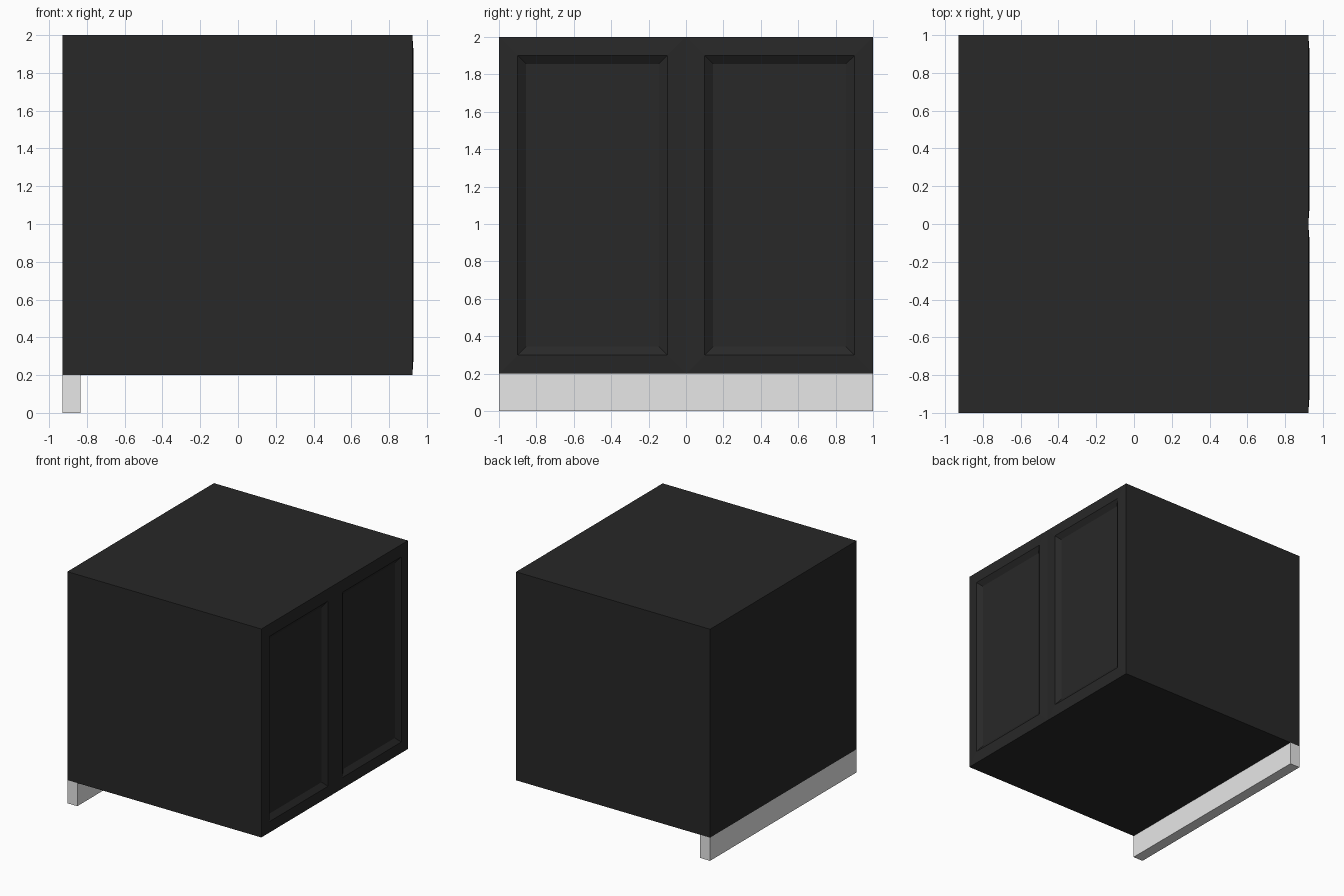
import bpy
import bmesh
from mathutils import Matrix, Vector

cube = bpy.data.objects.get("Cube")
if cube:
    bpy.data.objects.remove(cube, do_unlink=True)


def material(name, value):
    mat = bpy.data.materials.new(name)
    mat.use_nodes = True
    colour = (value, value, value, 1)
    mat.diffuse_color = colour
    mat.node_tree.nodes["Principled BSDF"].inputs["Base Color"].default_value = colour
    return mat


def box(lo, hi):
    lo, hi = Vector(lo), Vector(hi)
    bm = bmesh.new()
    bmesh.ops.create_cube(bm, size=1, matrix=Matrix.Translation((lo + hi) / 2)
                          @ Matrix.Diagonal((*(hi - lo), 1)))
    return bm


def finish(bm, name, mat):
    bm.normal_update()
    mesh = bpy.data.meshes.new(name)
    bm.to_mesh(mesh)
    bm.free()
    mesh.materials.append(mat)
    obj = bpy.data.objects.new(name, mesh)
    bpy.context.collection.objects.link(obj)
    return obj


black = material("black paint", 0.021)
white = material("white plinth", 0.8)

# Cabinet body, with its panelled side split into two doors
bm = box((-0.93, -1, 0.2), (0.923, 1, 2))
bm.normal_update()
side = [f for f in bm.faces if f.normal.x > 0.9]
bmesh.ops.bisect_plane(bm, geom=side + list(side[0].edges) + list(side[0].verts),
                       plane_co=(0, 0, 0), plane_no=(0, 1, 0))
bm.normal_update()
doors = [f for f in bm.faces if f.normal.x > 0.9]

# Slightly raised door frames, then bevelled sunken panels
for thickness, depth in ((0.1, 0.007), (0.045, -0.03)):
    bmesh.ops.inset_individual(bm, faces=doors, thickness=thickness, depth=depth,
                               use_even_offset=True)
finish(bm, "cabinet_body", black)

# Plinth rail under the plain side
finish(box((-0.93, -1, 0), (-0.835, 1, 0.2)), "plinth_rail", white)
